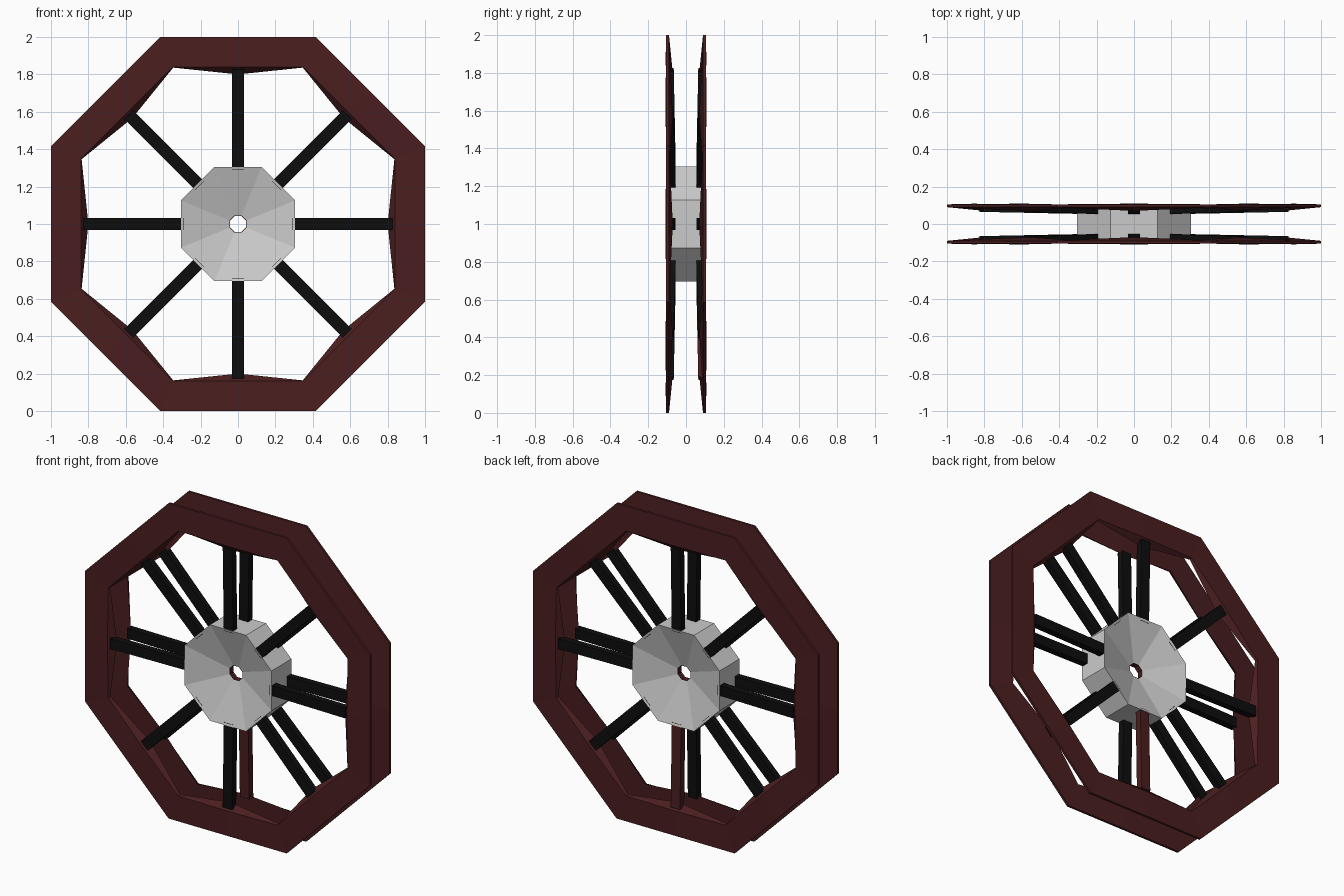
import bpy, bmesh
from math import sin, cos, pi
from mathutils import Vector

if "Cube" in bpy.data.objects:
    bpy.data.objects.remove(bpy.data.objects["Cube"])

CENTRE_Z = 1.0


def material(name, rgb):
    m = bpy.data.materials.new(name)
    m.diffuse_color = (*rgb, 1)
    m.use_nodes = True
    m.node_tree.nodes["Principled BSDF"].inputs["Base Color"].default_value = m.diffuse_color
    return m


RED = material("dark_red_paint", (0.07, 0.013, 0.014))
BLACK = material("black_paint", (0.004, 0.004, 0.004))


def polar(r, a, y):
    return Vector((r * cos(a), y, CENTRE_Z + r * sin(a)))


def loft(name, loops, mat=None, closed=False, caps=False):
    """Bridge equal-length point loops into one flat-shaded mesh."""
    bm = bmesh.new()
    rings = [[bm.verts.new(p) for p in loop] for loop in loops]
    n = len(rings[0])
    for i in range(len(rings) if closed else len(rings) - 1):
        a, b = rings[i], rings[(i + 1) % len(rings)]
        for j in range(n):
            k = (j + 1) % n
            bm.faces.new((a[j], a[k], b[k], b[j]))
    if caps:
        bm.faces.new(rings[0])
        bm.faces.new(rings[-1])
    bmesh.ops.recalc_face_normals(bm, faces=bm.faces)
    me = bpy.data.meshes.new(name)
    bm.to_mesh(me)
    bm.free()
    ob = bpy.data.objects.new(name, me)
    bpy.context.collection.objects.link(ob)
    if mat:
        me.materials.append(mat)
    return ob


def octagon(r, y):
    return [polar(r, pi / 8 + k * pi / 4, y) for k in range(8)]


def rim_loop(side, r_mid, y_mid, r_corner, y_corner):
    """Octagon with an extra point in the middle of every edge."""
    return [polar(r_corner, k * pi / 8, side * y_corner) if k % 2
            else polar(r_mid, k * pi / 8, side * y_mid) for k in range(16)]


for side, label in ((-1, "front"), (1, "back")):
    # Rim, swelling inward where each spoke meets it
    loft(label + "_rim", [
        rim_loop(side, 1.0, 0.105, 1.0824, 0.105),
        rim_loop(side, 0.84, 0.109, 0.909, 0.102),
        rim_loop(side, 0.80, 0.07, 0.905, 0.086),
        rim_loop(side, 1.0, 0.09, 1.0824, 0.09)], RED, closed=True)

    # Eight spokes leaning outward from hub to rim
    for k in range(8):
        a = k * pi / 4
        across = Vector((-sin(a), 0, cos(a))) * 0.0325
        ends = []
        for r, y in ((0.29, 0.075), (0.825, 0.086)):
            c = polar(r, a, side * y)
            d = Vector((0, 0.021, 0))
            ends.append([c + across + d, c - across + d,
                         c - across - d, c + across - d])
        # The lowest back spoke is painted like the rim
        loft(f"{label}_spoke_{k + 1}", ends,
             RED if (side == 1 and k == 6) else BLACK, caps=True)

# Hub: octagonal drum with dished faces
hub = loft("hub", [octagon(0.05, -0.018), octagon(0.33, -0.1),
                   octagon(0.33, 0.1), octagon(0.05, 0.018)])

# Axle bore lining the hole in the hub
loft("hub_bore", [octagon(0.05, -0.018), octagon(0.047, -0.018),
                  octagon(0.047, 0.018), octagon(0.05, 0.018)], RED, closed=True)
